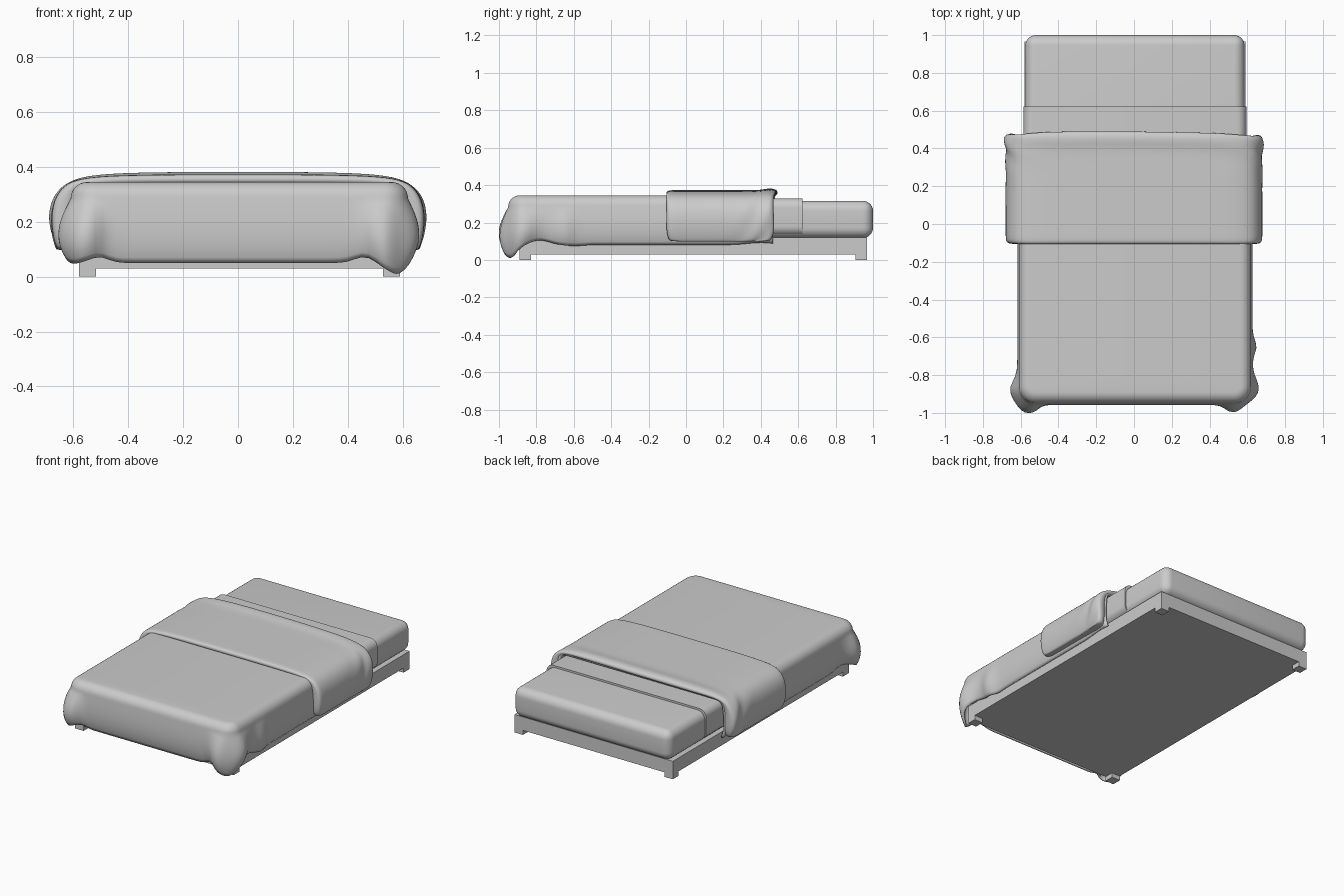
import bpy, bmesh, math
from math import sin, cos, pi, exp, hypot

if "Cube" in bpy.data.objects:
    bpy.data.objects.remove(bpy.data.objects["Cube"])

CX = 0.005  # bed centreline


def make_object(name, bm):
    bmesh.ops.recalc_face_normals(bm, faces=bm.faces[:])
    me = bpy.data.meshes.new(name)
    bm.to_mesh(me)
    bm.free()
    ob = bpy.data.objects.new(name, me)
    bpy.context.collection.objects.link(ob)
    return ob


def smooth(ob, angle=40):
    bpy.ops.object.select_all(action='DESELECT')
    ob.select_set(True)
    bpy.context.view_layer.objects.active = ob
    bpy.ops.object.shade_smooth_by_angle(angle=math.radians(angle))


def box(name, lo, hi, bevel=0.0, only_y=False):
    bm = bmesh.new()
    bmesh.ops.create_cube(bm, size=1)
    for v in bm.verts:
        v.co = [(a + b) / 2 + c * (b - a) for a, b, c in zip(lo, hi, v.co)]
    if bevel:
        edges = [e for e in bm.edges if not only_y
                 or abs(e.verts[0].co.y - e.verts[1].co.y) > 0.01]
        bmesh.ops.bevel(bm, geom=edges, offset=bevel, segments=7,
                        profile=0.5, affect='EDGES')
    ob = make_object(name, bm)
    if bevel:
        smooth(ob)
    return ob


# Bed frame and corner feet
box("bed_frame", (CX - .585, -.89, .03), (CX + .585, .967, .12))
for sx in (-1, 1):
    for y0 in (-.89, .905):
        xs = sorted((CX + sx * .585, CX + sx * .523))
        box("foot", (xs[0], y0, 0), (xs[1], y0 + .062, .03))

# Mattress and the fitted sheet band wrapped around it
box("mattress", (CX - .58, -.9, .117), (CX + .58, 1.0, .316), .055)
box("sheet", (CX - .59, -.88, .13), (CX + .59, .622, .329), .05, True)


def lobes(table, x, y):
    return sum(a * exp(-((x - px) ** 2 + (y - py) ** 2) / w ** 2)
               for px, py, a, w in table)


# Duvet: skirt profile swept along a U-shaped path, flaring at the foot corners
FLARE = [(-.61, -.88, .04, .07), (-.55, -.95, .045, .05),
         (.62, -.87, .035, .07), (.52, -.95, .04, .05), (.62, -.65, .022, .05)]
HEM = [(-.6, -.93, -.015, .06), (-.51, -.95, .022, .05), (.58, -.93, -.045, .06),
       (.46, -.95, .022, .05), (.62, -.78, .025, .07), (-.61, -.78, .02, .07),
       (.62, -.6, -.006, .06), (.62, .4, .012, .1), (-.61, .4, .012, .1)]
XL, XR, YF, YB, RC, TOP, R = -.61, .62, -.95, .465, .09, .345, .06
path = []
for i in range(45):
    path.append((XL, YB + (YF + RC - YB) * i / 45, -1, 0))
for i in range(13):
    a = pi + pi / 2 * i / 12
    path.append((XL + RC + RC * cos(a), YF + RC + RC * sin(a), cos(a), sin(a)))
for i in range(1, 40):
    path.append((XL + RC + (XR - XL - 2 * RC) * i / 40, YF, 0, -1))
for i in range(13):
    a = 1.5 * pi + pi / 2 * i / 12
    path.append((XR - RC + RC * cos(a), YF + RC + RC * sin(a), cos(a), sin(a)))
for i in range(1, 46):
    path.append((XR, YF + RC + (YB - YF - RC) * i / 45, 1, 0))

bm = bmesh.new()
columns = []
for x, y, nx, ny in path:
    flare = lobes(FLARE, x, y)
    hem = .08 - .03 * max(0, -ny) + lobes(HEM, x, y)
    col = []
    for k in range(8):
        a = pi / 2 * k / 7
        col.append((-R + R * sin(a), TOP - R + R * cos(a)))
    for k in range(1, 13):
        s = k / 12
        off = flare * sin(2.2 * s) + .008 * sin(pi * s) - .012 * s ** 6
        col.append((off, (TOP - R) * (1 - s) + hem * s))
    columns.append([bm.verts.new((x + nx * o, y + ny * o, z)) for o, z in col])
for c, d in zip(columns, columns[1:]):
    for k in range(len(c) - 1):
        bm.faces.new((c[k], c[k + 1], d[k + 1], d[k]))
bm.faces.new([c[0] for c in columns])
duvet = make_object("duvet", bm)
bm = bmesh.new()
bm.from_mesh(duvet.data)
if max(bm.faces, key=lambda f: f.calc_area()).normal.z < 0:
    bmesh.ops.reverse_faces(bm, faces=bm.faces[:])
bm.to_mesh(duvet.data)
bm.free()
m = duvet.modifiers.new("thickness", 'SOLIDIFY')
m.thickness, m.offset = .014, -1
smooth(duvet, 60)

# Turned-back duvet: rolled section lofted over a hoop across the bed
outer = [(.655, .097), (.662, .105), (.676, .15), (.682, .22), (.670, .285), (.635, .335),
         (.575, .360), (.45, .370), (.22, .373)]
inner = [(.612, .097), (.608, .105), (.606, .15), (.606, .22), (.602, .28), (.585, .315),
         (.55, .332), (.45, .336), (.22, .337)]
section = [(-.098, 0), (-.106, .4), (-.104, .8), (-.09, 1), (-.05, 1), (.05, 1), (.14, 1),
           (.22, 1), (.28, 1), (.33, 1), (.37, 1), (.405, 1.08), (.44, 1.28), (.47, 1.2),
           (.487, .85), (.486, .35), (.465, 0), (.42, -.1), (.2, 0), (0, 0)]
INSET = [.03, .012, 0, 0]


def hoop(pts):
    return [(-x, z) for x, z in pts] + [(0, pts[-1][1])] + pts[::-1]


bm = bmesh.new()
rings = []
so, si = hoop(outer), hoop(inner)
n = len(so)
for i in range(n):
    (qx, qz), (px, pz) = so[i], si[i]
    end = min(i, n - 1 - i)
    inset = INSET[end] if end < 4 else 0
    side = min(1, max(0, (abs(qx) - .5) / .15))
    ring = []
    for y, w in section:
        if y > .39 and w > 1:
            w = 1 + (w - 1) * (1 - .7 * side)
        if w >= .9 and y > .2:  # soft wrinkles on the hanging sides
            w += .13 * side * sin(y * 47 + i * 1.7) * min(1, (y - .2) * 6)
        yy = .19 + (y - .19) * (1 - inset / .29)
        if y > .4:
            yy += .004 * sin(i * .9) - .014 * side - .006 * qx
        ring.append(bm.verts.new((CX * (1 - w) + px + (qx - px) * w, yy,
                                  pz + (qz - pz) * w)))
    rings.append(ring)
for a, b in zip(rings, rings[1:]):
    for k in range(len(a)):
        j = (k + 1) % len(a)
        bm.faces.new((a[k], a[j], b[j], b[k]))
bm.faces.new(rings[0])
bm.faces.new(rings[-1][::-1])
fold = make_object("folded_duvet", bm)
m = fold.modifiers.new("soften", 'SUBSURF')
m.levels = m.render_levels = 2
smooth(fold, 80)
